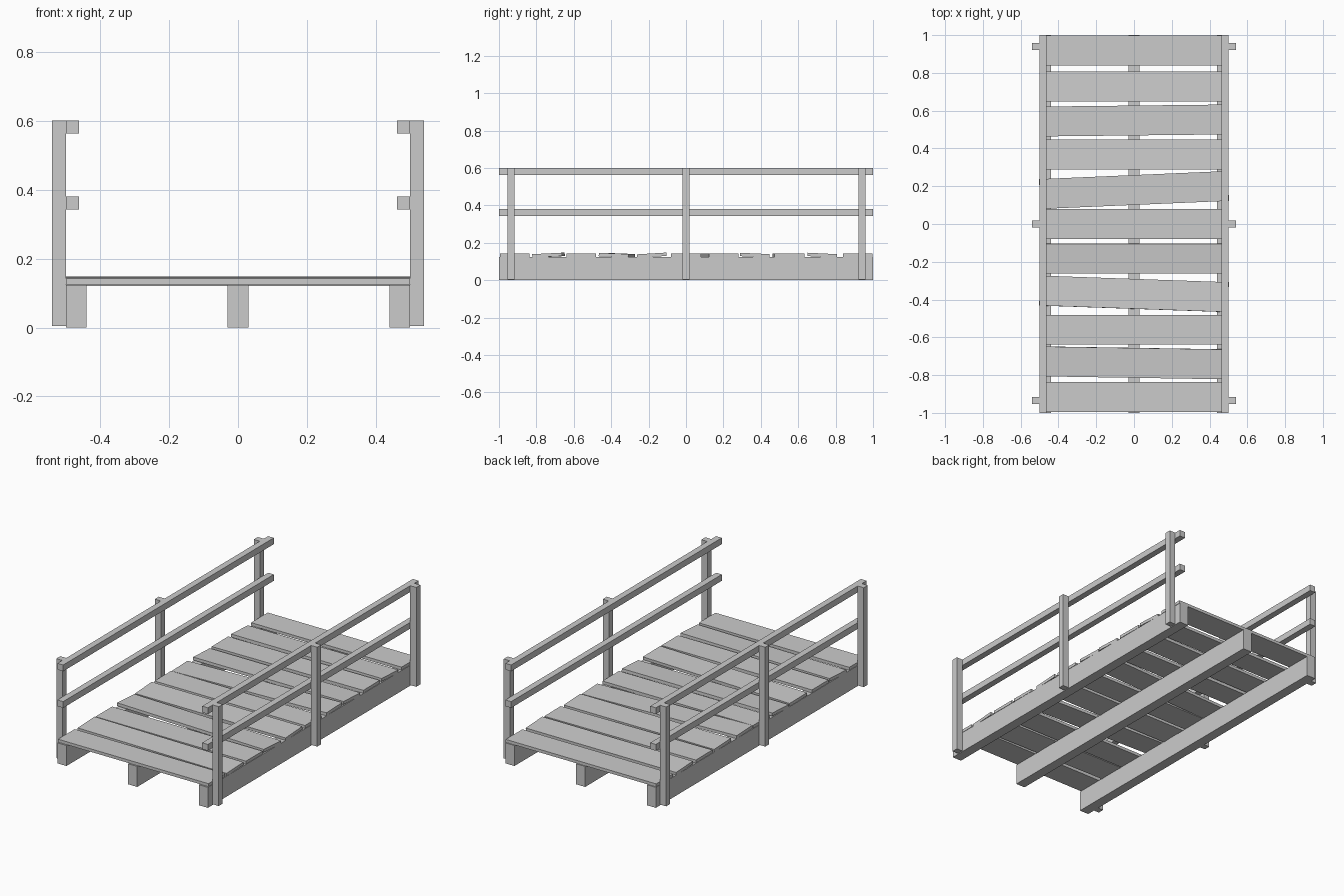
import bpy


def box(name, centre, size, rot=(0, 0, 0)):
    bpy.ops.mesh.primitive_cube_add(size=1, location=centre, rotation=rot)
    ob = bpy.context.object
    ob.name = name
    ob.scale = size
    return ob


# Long support beams under the deck
for x in (-0.47, 0, 0.47):
    box("beam", (x, 0, 0.0615), (0.06, 2.0, 0.123))

# Deck planks: centre y, tilt about x, skew about z
planks = [
    (-0.915, 0.0, 0.0), (-0.735, 0.05, -0.016), (-0.56, 0.0, 0.0),
    (-0.37, -0.04, -0.035), (-0.183, 0.06, 0.0), (0.0, 0.0, 0.0),
    (0.18, 0.0, 0.043), (0.367, -0.045, 0.0), (0.548, 0.0, 0.011),
    (0.728, -0.05, 0.0), (0.918, 0.0, 0.0),
]
for y, tilt, skew in planks:
    box("deck_plank", (0, y, 0.134), (1.0, 0.158, 0.018), (tilt, 0, skew))

# Railings on both sides
for s in (-1, 1):
    for y in (-0.935, 0, 0.94):
        box("rail_post", (s * 0.52, y, 0.3025), (0.04, 0.038, 0.597))
    for z in (0.362, 0.582):
        box("hand_rail", (s * 0.481, 0, z), (0.038, 2.0, 0.038))
